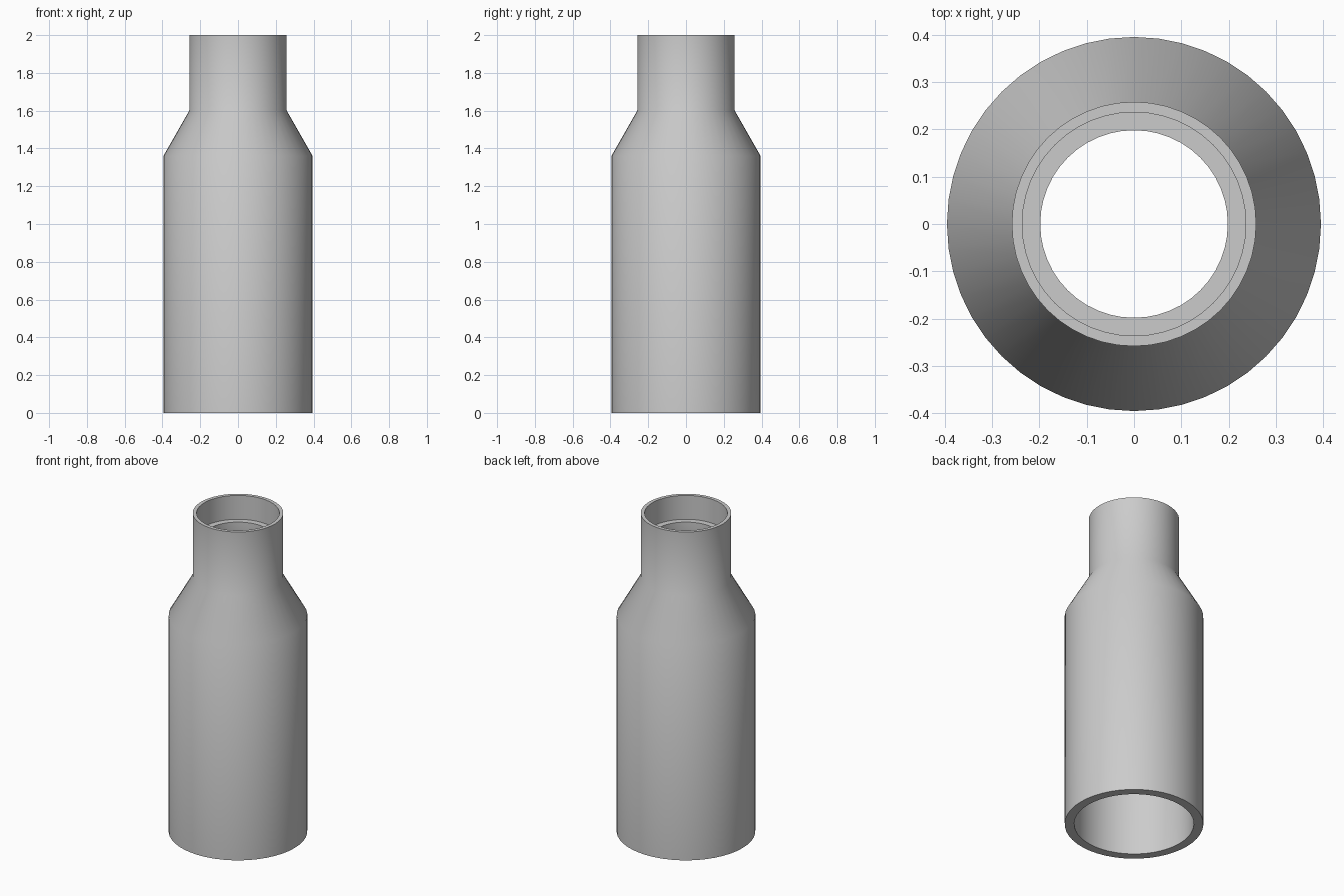
import bpy
import bmesh
from math import cos, sin, tau, radians

cube = bpy.data.objects.get("Cube")
if cube:
    bpy.data.objects.remove(cube, do_unlink=True)

SEGMENTS = 48

# Single grey material
grey = bpy.data.materials.new("plain_grey")
grey.use_nodes = True
color = (0.6, 0.6, 0.6, 1)
grey.diffuse_color = color
grey.node_tree.nodes["Principled BSDF"].inputs["Base Color"].default_value = color


def lathe(name, profile, material):
    """Revolve a closed (radius, height) profile around z."""
    bm = bmesh.new()
    rings = []
    for i in range(SEGMENTS):
        a = tau * i / SEGMENTS
        rings.append([bm.verts.new((r * cos(a), r * sin(a), z)) for r, z in profile])
    count = len(profile)
    for i, ring in enumerate(rings):
        following = rings[(i + 1) % SEGMENTS]
        for j in range(count):
            k = (j + 1) % count
            bm.faces.new((ring[j], following[j], following[k], ring[k]))
    bmesh.ops.recalc_face_normals(bm, faces=bm.faces)
    mesh = bpy.data.meshes.new(name)
    bm.to_mesh(mesh)
    bm.free()
    mesh.materials.append(material)
    obj = bpy.data.objects.new(name, mesh)
    bpy.context.collection.objects.link(obj)
    bpy.ops.object.select_all(action="DESELECT")
    obj.select_set(True)
    bpy.context.view_layer.objects.active = obj
    bpy.ops.object.shade_smooth_by_angle(angle=radians(35))
    return obj


# Outer wall, bottom to top
outer = [(0.395, 0), (0.395, 1.36), (0.258, 1.6), (0.258, 2)]
# Neck socket with its stop ledge, then the bore down to the base
inner = [(0.236, 2), (0.236, 1.85), (0.198, 1.85), (0.198, 1.6), (0.341, 1.36), (0.341, 0)]

lathe("reducer_sleeve", outer + inner, grey)
